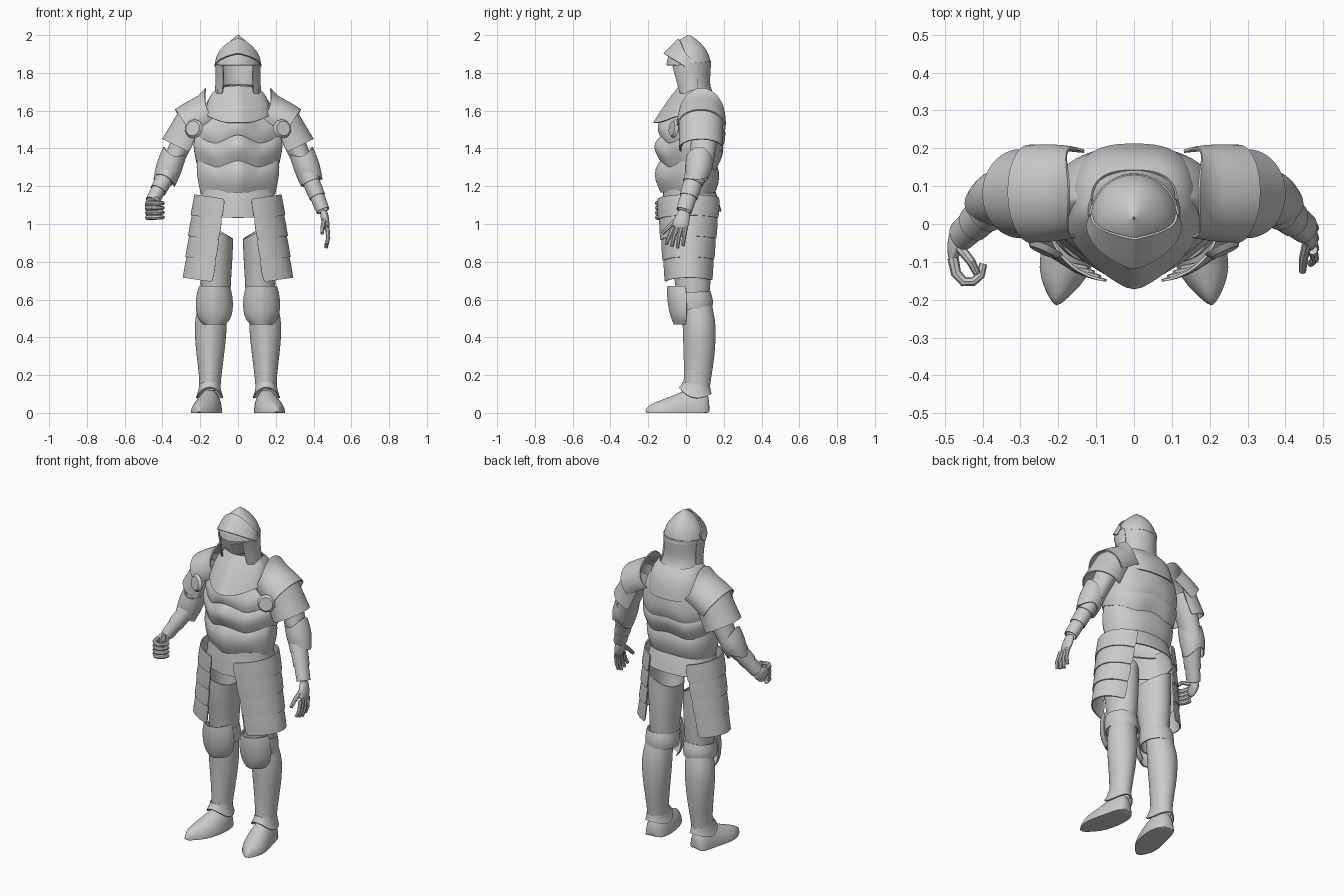
import bpy, bmesh, math
from mathutils import Vector

default_cube = bpy.data.objects.get("Cube")
if default_cube:
    bpy.data.objects.remove(default_cube, do_unlink=True)

steel = bpy.data.materials.new("steel grey")
steel.use_nodes = True
steel.diffuse_color = (.6, .6, .6, 1)
steel.node_tree.nodes["Principled BSDF"].inputs["Base Color"].default_value = steel.diffuse_color
SIDES = (("left_", 1), ("right_", -1))
parts = []


def register(name, data):
    obj = bpy.data.objects.new(name, data)
    bpy.context.collection.objects.link(obj)
    data.materials.append(steel)
    parts.append(obj)
    return obj


def power(value, exponent):
    return math.copysign(abs(value) ** exponent, value)


def shell(name, stations, arc=(-180, 180), keel=0, square=1, wave=None,
          mirror=1, hint=(0, -1, 0), solid=False, floor=False, count=24):
    """Loft plate through stations (x, y, z, side radius, front radius).
    Angle zero faces the hint direction; keel sharpens the front."""
    centres = [Vector(s[:3]) for s in stations]
    axis = (centres[-1] - centres[0]).normalized()
    front = Vector(hint)
    front = (front - axis * front.dot(axis)).normalized()
    side = front.cross(axis)
    closed = arc[1] - arc[0] >= 360
    columns = count if closed else count + 1
    bm = bmesh.new()
    rows = []
    for i, (centre, station) in enumerate(zip(centres, stations)):
        row = []
        for k in range(columns):
            a = math.radians(arc[0] + (arc[1] - arc[0]) * k / count)
            s, c = power(math.sin(a), square), power(math.cos(a), square)
            if c > 0:
                c += keel * (1 - abs(s) - c)
            p = centre + side * s * station[3] + front * c * station[4]
            if wave:
                p += axis * wave(a, i / (len(stations) - 1))
            if floor:
                p.z = max(p.z, 0)
            p.x *= mirror
            row.append(bm.verts.new(p))
        rows.append(row)
    for upper, lower in zip(rows, rows[1:]):
        for k in range(count):
            n = (k + 1) % columns
            quad = [upper[k], lower[k], lower[n], upper[n]]
            bm.faces.new(quad if mirror > 0 else quad[::-1])
    if solid:
        bm.faces.new(rows[0])
        bm.faces.new(rows[-1])
        bmesh.ops.recalc_face_normals(bm, faces=bm.faces)
    mesh = bpy.data.meshes.new(name)
    bm.to_mesh(mesh)
    bm.free()
    obj = register(name, mesh)
    obj.modifiers.new("rounding", "SUBSURF").levels = 1
    if not solid:
        thick = obj.modifiers.new("thickness", "SOLIDIFY")
        thick.thickness = .007
        thick.offset = -1
    return obj


def upright(name, profile, x=0, **options):
    """Plate around a vertical axis: rows of (z, half width, front y, back y)."""
    rows = [(x, (f + b) / 2, z, w, (b - f) / 2) for z, w, f, b in profile]
    return shell(name, rows, **options)


def lames(name, first, last, count, flare, **options):
    """Overlapping strips running from one station to another."""
    a, b = Vector(first), Vector(last)
    for i in range(count):
        top, low = a.lerp(b, max(0, i - .12) / count), a.lerp(b, (i + 1) / count)
        mid = top.lerp(low, .5)
        for ring, grow in ((mid, flare * .7), (low, flare)):
            ring[3] += grow
            ring[4] += grow
        shell(f"{name}_{i + 1}", [top, mid, low], **options)


def finger(name, points, radius=.013):
    curve = bpy.data.curves.new(name, "CURVE")
    curve.dimensions = "3D"
    curve.bevel_depth = radius
    curve.bevel_resolution = 2
    curve.use_fill_caps = True
    spline = curve.splines.new("POLY")
    spline.points.add(len(points) - 1)
    for i, (target, p) in enumerate(zip(spline.points, points)):
        target.co = (*p, 1)
        target.radius = 1 - .3 * i / (len(points) - 1)
    register(name, curve)


# Helmet: ridged skull, open face, pointed visor and cheek plates
upright("helmet_skull", [(2, .003, .01, .02), (1.98, .03, -.03, .055), (1.94, .075, -.075, .1),
                         (1.89, .108, -.1, .127), (1.84, .118, -.108, .135)], keel=.25)
upright("helmet_nape", [(1.85, .117, -.1, .134), (1.78, .112, -.09, .13), (1.72, .112, -.08, .125),
                        (1.67, .128, -.08, .15)], arc=(68, 292))
upright("helmet_visor", [(1.88, .115, -.086, .13), (1.86, .12, -.112, .13), (1.835, .126, -.14, .13)],
        arc=(-95, 95), keel=.3, wave=lambda a, t: -.055 * (1 - t) * max(0, math.cos(a)) ** 2)
for label, m in SIDES:
    upright(label + "cheek_plate", [(1.85, .12, -.105, .13), (1.77, .117, -.08, .13), (1.68, .124, -.055, .13)],
            arc=(42, 110), mirror=m, wave=lambda a, t: -.03 * t * max(0, math.cos(a)))


# Torso: collar, breastplate and waisted bands with chevron edges
def chevron(a, t):
    return (.02 - .1 * abs(abs(math.sin(a)) - .42)) * (1 if math.cos(a) > 0 else .6)

body = dict(keel=.7, square=.8, count=48)
upright("neck_guard", [(1.73, .085, -.05, .12), (1.69, .1, -.06, .14), (1.64, .13, -.08, .17)],
        wave=lambda a, t: .04 * (1 - t) * max(0, math.cos(a)))
upright("collar", [(1.715, .115, -.04, .145), (1.68, .15, -.08, .185), (1.62, .17, -.13, .208),
                   (1.565, .178, -.172, .217)], keel=.5, square=.75, count=40,
        wave=lambda a, t: .065 * t * max(0, math.cos(a)) ** 3)
upright("breastplate", [(1.65, .13, -.04, .17), (1.6, .18, -.075, .2), (1.53, .208, -.125, .21),
                        (1.47, .232, -.178, .212), (1.42, .228, -.155, .19)], wave=chevron, **body)
upright("rib_band", [(1.45, .215, -.135, .175), (1.4, .238, -.182, .2), (1.36, .235, -.177, .195),
                     (1.3, .222, -.14, .165)], wave=chevron, **body)
upright("belly_band", [(1.33, .212, -.13, .155), (1.28, .222, -.175, .178), (1.22, .214, -.175, .175),
                       (1.16, .198, -.14, .15)], wave=lambda a, t: chevron(a, t) * (1 - t), **body)
upright("waist_skirt", [(1.19, .19, -.125, .145), (1.13, .2, -.135, .17), (1.05, .215, -.14, .19)],
        keel=.3, square=.85)

for label, m in SIDES:
    # Shoulder plates with raised neck edge and front discs
    over = dict(arc=(-25, 205), mirror=m)
    shell(label + "shoulder_plate", [(.11, .085, 1.62, .12, .12), (.15, .085, 1.595, .1, .125),
                                     (.21, .082, 1.56, .108, .13), (.275, .08, 1.515, .11, .13)],
          wave=lambda a, t: .055 * (1 - t) * math.cos(a) ** 2, **over)
    shell(label + "upper_arm_guard", [(.22, .08, 1.56, .1, .12), (.265, .08, 1.48, .102, .115),
                                      (.3, .08, 1.4, .113, .118)], **over)
    bm = bmesh.new()
    bmesh.ops.create_cone(bm, cap_ends=True, segments=10, radius1=.052, radius2=.04, depth=.016)
    mesh = bpy.data.meshes.new(label + "shoulder_disc")
    bm.to_mesh(mesh)
    bm.free()
    disc = register(label + "shoulder_disc", mesh)
    disc.location = (.237 * m, -.068, 1.505)
    disc.rotation_euler = Vector((.45 * m, -1, .15)).to_track_quat("Z", "Y").to_euler()

    # Arms: sleeve, flared elbow and banded forearm
    wrist = (.45, -.01, 1.07) if m > 0 else (.455, -.03, 1.12)
    shell(label + "sleeve", [(.25, .1, 1.54, .065, .075), (.3, .095, 1.43, .058, .07),
                             (.355, .08, 1.3, .05, .06)], mirror=m)
    shell(label + "elbow_guard", [(.34, .075, 1.37, .066, .07), (.365, .068, 1.3, .073, .076),
                                  (.385, .055, 1.235, .06, .062)], mirror=m,
          wave=lambda a, t: .02 * (1 - 2 * t) * math.cos(2 * a))
    lames(label + "forearm", (.36, .06, 1.29, .052, .056), (*wrist, .03, .036), 3, .006, mirror=m)

    # Hip plates wrapped round the outside of each thigh
    lames(label + "hip_plate", (.05, .018, 1.13, .182, .172), (.115, .018, .69, .173, .125), 4, .007,
          arc=(6, 158), mirror=m)

    # Legs: slanted thigh, knee, shin and ankle flare
    upright(label + "thigh", [(.97, .093, -.1, .14), (.85, .09, -.09, .14), (.74, .083, -.065, .135),
                              (.62, .078, -.05, .125)], x=.118, mirror=m,
            wave=lambda a, t: -.05 * (1 - t) * math.sin(a))
    upright(label + "knee_band", [(.64, .09, -.05, .13), (.59, .097, -.06, .147), (.55, .092, -.05, .14)],
            x=.127, mirror=m)
    upright(label + "knee_guard", [(.67, .082, -.1, .12), (.62, .098, -.103, .13), (.54, .1, -.092, .12),
                                   (.495, .085, -.078, .1), (.468, .06, -.066, .08)], x=.125,
            arc=(-85, 85), square=.9, keel=.15, mirror=m)
    shell(label + "shin", [(.13, .055, .6, .075, .075), (.143, .068, .5, .085, .088),
                           (.146, .07, .42, .086, .089), (.147, .07, .3, .073, .083),
                           (.147, .06, .18, .057, .073), (.15, .055, .12, .057, .07)], mirror=m, keel=.15)
    upright(label + "ankle_flare", [(.15, .056, -.02, .13), (.12, .062, -.03, .132), (.1, .073, -.045, .135)],
            x=.15, mirror=m, wave=lambda a, t: -.02 * t * math.cos(2 * a))

    # Broad pointed shoe with flat sole
    shell(label + "shoe", [(.145, .125, 0, .035, .09), (.146, .09, 0, .062, .125), (.15, .02, 0, .07, .135),
                           (.168, -.06, 0, .076, .095), (.188, -.13, 0, .068, .07),
                           (.2, -.18, 0, .037, .05), (.206, -.216, 0, .006, .025)],
          hint=(0, 0, 1), solid=True, floor=True, mirror=m)

# Left hand hangs open
shell("left_palm", [(.45, -.005, 1.08, .022, .03), (.462, -.02, 1.02, .022, .042),
                    (.472, -.04, .965, .016, .045)], solid=True)
for i in range(4):
    spread = i - 1.5
    finger(f"left_finger_{i + 1}", [(.472, -.036 + spread * .022, .98), (.478, -.052 + spread * .027, .925),
                                    (.466, -.06 + spread * .03, .87 + abs(spread - .3) * .012)])
finger("left_thumb", [(.46, -.04, 1.03), (.448, -.09, .985), (.445, -.125, .95)], .014)

# Right hand curls around an empty grip
shell("right_palm", [(-.455, -.01, 1.125, .03, .03), (-.475, -.05, 1.09, .02, .045),
                     (-.477, -.1, 1.075, .014, .045)], hint=(0, 0, 1), solid=True)
for i in range(4):
    z = 1.035 + .025 * i
    finger(f"right_finger_{i + 1}", [(-.478, -.09, z), (-.47, -.13, z), (-.45, -.152, z), (-.425, -.152, z),
                                     (-.405, -.135, z), (-.398, -.105, z)], .015)
finger("right_thumb", [(-.462, -.06, 1.12), (-.43, -.1, 1.135), (-.415, -.13, 1.12)], .014)

# Bake modifiers and curves, then shade
bpy.ops.object.select_all(action="DESELECT")
for obj in parts:
    obj.select_set(True)
bpy.context.view_layer.objects.active = parts[0]
bpy.ops.object.convert(target="MESH")
bpy.ops.object.shade_smooth_by_angle(angle=math.radians(38))
